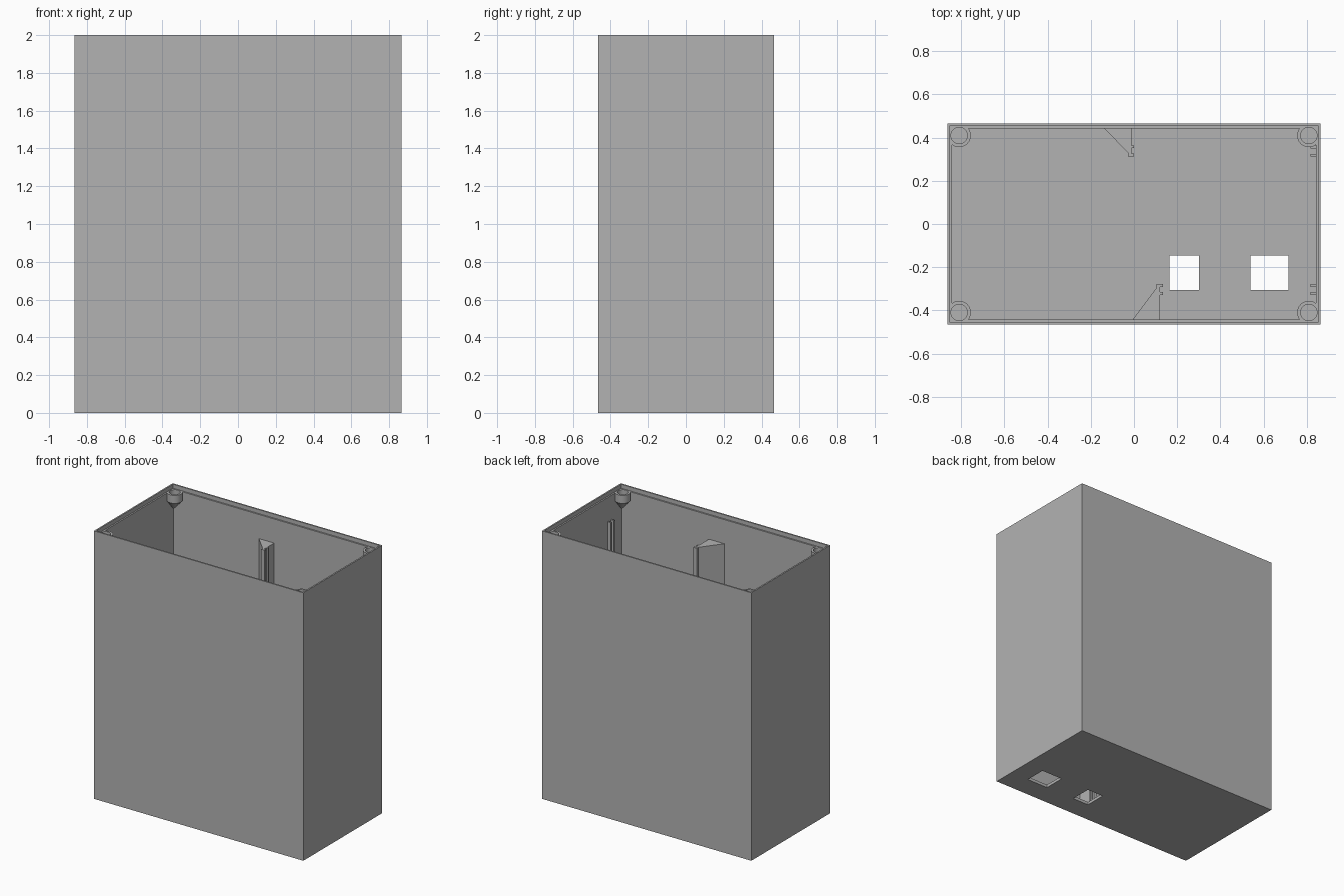
import bpy, bmesh, math

if "Cube" in bpy.data.objects:
    bpy.data.objects.remove(bpy.data.objects["Cube"], do_unlink=True)

X, Y, H = 0.865, 0.465, 2.0      # outer half width, half depth, height
WALL, LIP, STEP = 0.022, 0.011, 1.97
RAIL_TOP = 1.79

grey = bpy.data.materials.new("plain grey")
grey.use_nodes = True
colour = (0.45, 0.45, 0.45, 1)
grey.diffuse_color = colour
grey.node_tree.nodes["Principled BSDF"].inputs["Base Color"].default_value = colour


def finish(name, bm):
    bmesh.ops.recalc_face_normals(bm, faces=bm.faces)
    mesh = bpy.data.meshes.new(name)
    bm.to_mesh(mesh)
    bm.free()
    mesh.materials.append(grey)
    ob = bpy.data.objects.new(name, mesh)
    bpy.context.collection.objects.link(ob)
    return ob


def prism(name, outline, z0, z1):
    """Extrude a plan outline from z0 to z1."""
    bm = bmesh.new()
    face = bm.faces.new([bm.verts.new((x, y, z0)) for x, y in outline])
    top = bmesh.ops.extrude_face_region(bm, geom=[face])["geom"]
    for v in top:
        if isinstance(v, bmesh.types.BMVert):
            v.co.z = z1
    return finish(name, bm)


def box(name, x0, x1, y0, y1, z0, z1):
    return prism(name, [(x0, y0), (x1, y0), (x1, y1), (x0, y1)], z0, z1)


def disc(cx, cy, r, n=40):
    return [(cx + r * math.cos(2 * math.pi * i / n),
             cy + r * math.sin(2 * math.pi * i / n)) for i in range(n)]


def combine(target, tool, operation):
    tool.hide_render = True
    mod = target.modifiers.new(operation.lower(), "BOOLEAN")
    mod.operation, mod.object, mod.solver = operation, tool, "EXACT"
    bpy.context.view_layer.objects.active = target
    bpy.ops.object.modifier_apply(modifier=mod.name)
    bpy.data.objects.remove(tool, do_unlink=True)


def boss(sx, sy):
    """Round screw boss tapering down to a point in the corner."""
    cx, cy, r = sx * 0.81, sy * 0.41, 0.054
    bm = bmesh.new()
    rings = [[bm.verts.new((x, y, z)) for x, y in disc(cx, cy, r)] for z in (1.91, 1.99)]
    tip = bm.verts.new((sx * 0.847, sy * 0.447, 1.82))
    bm.faces.new(rings[1])
    n = len(rings[0])
    for i in range(n):
        a, b = rings[0][i], rings[0][(i + 1) % n]
        bm.faces.new((a, b, rings[1][(i + 1) % n], rings[1][i]))
        bm.faces.new((b, a, tip))
    return finish("screw_boss", bm)


# Open box with hollow interior
case = box("case", -X, X, -Y, Y, 0, H)
combine(case, box("cavity", -X + WALL, X - WALL, -Y + WALL, Y - WALL, WALL, H + 0.1), "DIFFERENCE")

# Corner bosses, stepped rim and screw holes
corners = [(sx, sy) for sx in (-1, 1) for sy in (-1, 1)]
for sx, sy in corners:
    combine(case, boss(sx, sy), "UNION")
combine(case, box("rim_step", -X + LIP, X - LIP, -Y + LIP, Y - LIP, STEP, H + 0.1), "DIFFERENCE")
for sx, sy in corners:
    combine(case, prism("screw_hole", disc(sx * 0.81, sy * 0.41, 0.038), 1.915, H + 0.1), "DIFFERENCE")

# Two windows through the floor
for x0, x1 in ((0.165, 0.30), (0.54, 0.715)):
    combine(case, box("floor_window", x0, x1, -0.305, -0.145, -0.1, 0.1), "DIFFERENCE")

bpy.ops.object.select_all(action="DESELECT")
case.select_set(True)
bpy.context.view_layer.objects.active = case
bpy.ops.object.shade_smooth_by_angle(angle=math.radians(25))


def board_rail(name, x, tip, side, run):
    """Triangular buttress from a long wall, ending in a grooved edge.
    x is the straight face, tip the inner end, side the wall's sign."""
    def at(d):
        return tip + side * d
    wall = side * (Y - WALL + 0.004)
    outline = [(x - run, wall), (x, wall), (x, at(0.052)), (x + 0.013, at(0.052)),
               (x + 0.013, at(0.039)), (x, at(0.039)), (x, at(0.014)),
               (x + 0.013, at(0.014)), (x + 0.013, tip), (x - 0.016, tip), (x - 0.016, at(0.018))]
    prism(name, outline, WALL - 0.004, RAIL_TOP)


board_rail("back_board_rail", -0.012, 0.312, 1, 0.13)
board_rail("front_board_rail", 0.121, -0.277, -1, 0.13)

# Matching pairs of thin guide ribs on the end wall
for label, ys in (("back", (0.312, 0.350)), ("front", (-0.291, -0.329))):
    for i, y in enumerate(ys):
        box(f"{label}_guide_rib_{i + 1}", 0.818, X - WALL + 0.004, y, y + 0.013,
            WALL - 0.004, RAIL_TOP)
